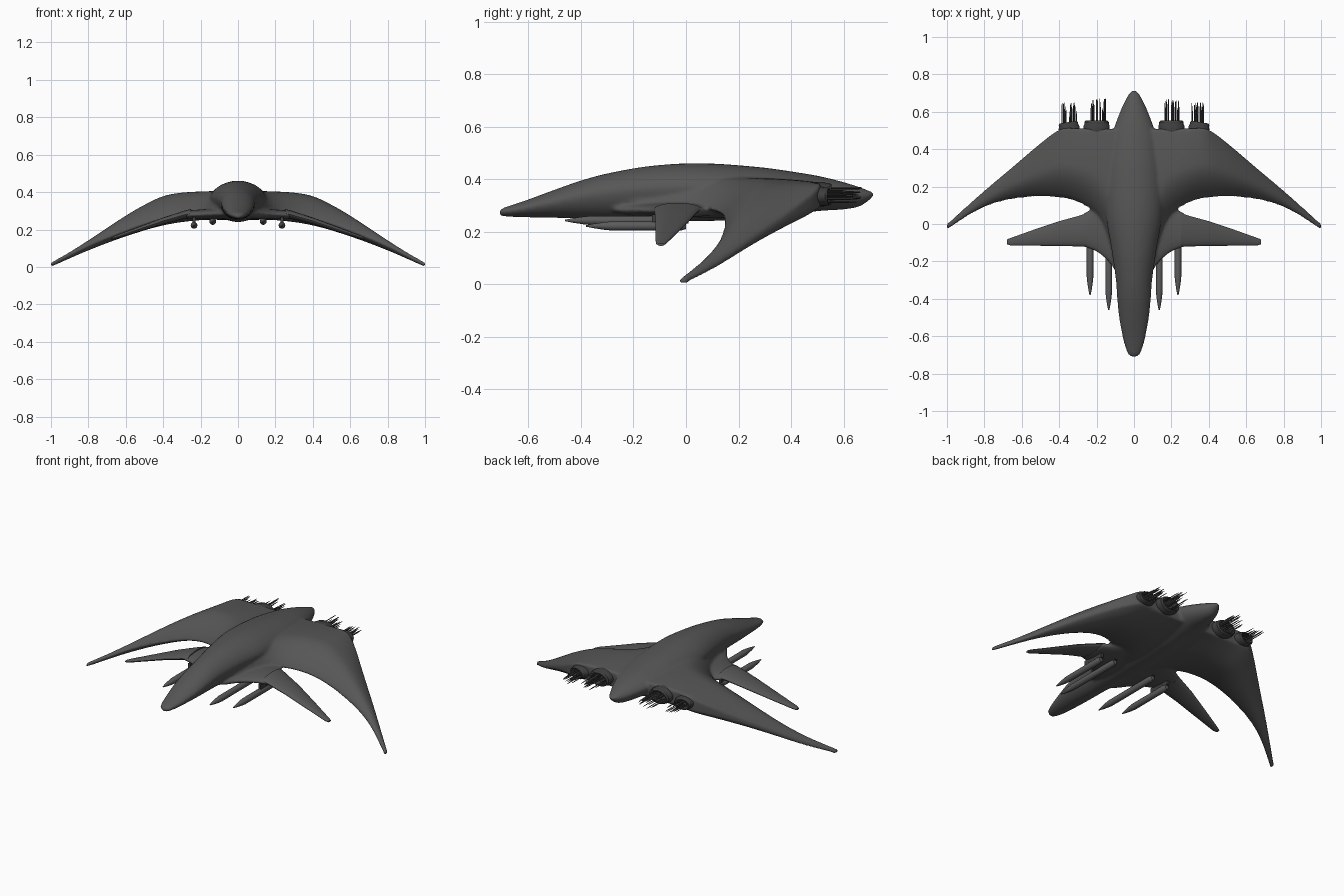
import bpy, bmesh, math, random
from mathutils import Matrix, Vector

if "Cube" in bpy.data.objects:
    bpy.data.objects.remove(bpy.data.objects["Cube"])
random.seed(4)

def mat(name, c):
    m = bpy.data.materials.new(name)
    m.diffuse_color = (*c, 1)
    m.use_nodes = True
    m.node_tree.nodes["Principled BSDF"].inputs["Base Color"].default_value = m.diffuse_color
    return m

HULL = mat("hull grey", (0.095, 0.093, 0.092))
MISSILE = mat("missile grey", (0.105, 0.105, 0.105))
ENGINE = mat("engine dark grey", (0.05, 0.05, 0.052))

def curve(keys):
    """Smooth interpolation through (position, value) pairs."""
    n = len(keys)
    def slope(i):
        a, b = keys[max(i - 1, 0)], keys[min(i + 1, n - 1)]
        return (b[1] - a[1]) / (b[0] - a[0])
    def f(p):
        p = min(max(p, keys[0][0]), keys[-1][0])
        i = 0
        while i < n - 2 and p > keys[i + 1][0]:
            i += 1
        (x0, v0), (x1, v1) = keys[i], keys[i + 1]
        h = x1 - x0
        t = (p - x0) / h
        return ((2*t**3 - 3*t**2 + 1) * v0 + (t**3 - 2*t**2 + t) * h * slope(i)
                + (3*t**2 - 2*t**3) * v1 + (t**3 - t**2) * h * slope(i + 1))
    return f

def make(name, bm, m, angle=40):
    bmesh.ops.recalc_face_normals(bm, faces=bm.faces)
    me = bpy.data.meshes.new(name)
    bm.to_mesh(me)
    bm.free()
    me.materials.append(m)
    o = bpy.data.objects.new(name, me)
    bpy.context.collection.objects.link(o)
    bpy.ops.object.select_all(action='DESELECT')
    o.select_set(True)
    bpy.context.view_layer.objects.active = o
    bpy.ops.object.shade_smooth_by_angle(angle=math.radians(angle))
    return o

def add_loft(bm, rings):
    loops = [[bm.verts.new(p) for p in r] for r in rings]
    n = len(loops[0])
    for a, b in zip(loops, loops[1:]):
        for i in range(n):
            bm.faces.new((a[i], a[(i + 1) % n], b[(i + 1) % n], b[i]))
    bm.faces.new(loops[0])
    bm.faces.new(loops[-1])

def add_lathe(bm, profile, centre, sx=1, sz=1, turn=0, n=20):
    """Round part along y from (radius, y) pairs."""
    rot = Matrix.Rotation(turn, 3, 'Z')
    add_loft(bm, [[Vector(centre) + rot @ Vector((r * sx * math.cos(2*math.pi*i/n), y,
                   r * sz * math.sin(2*math.pi*i/n))) for i in range(n)] for r, y in profile])

# ---- crescent wing: y-z sections swept across the span
lead = curve([(0, -.30), (.09, -.26), (.12, -.13), (.18, .02), (.29, .11),
              (.45, .143), (.66, .13), (.82, .08), (1, -.03)])
trail = curve([(0, .505), (.3, .51), (.38, .51), (.45, .47), (.66, .295), (.82, .16), (1, .0)])
lead_z = curve([(0, .32), (.12, .315), (.18, .30), (.29, .28), (.45, .245),
                (.66, .17), (.82, .103), (1, .01)])
trail_z = curve([(0, .295), (.3, .297), (.4, .29), (.55, .235), (.72, .15), (.86, .07), (1, .002)])
trail_t = curve([(0, .09), (.36, .085), (.45, .06), (.6, .03), (1, .014)])
top_z = curve([(0, .41), (.15, .405), (.3, .397), (.4, .378), (.5, .332), (.6, .274),
               (.7, .209), (.8, .143), (.9, .08), (1, .024)])
low_z = curve([(0, .25), (.2, .25), (.4, .222), (.6, .163), (.8, .088), (1, .0)])

def wing_ring(x):
    a = abs(x)
    y0, y1, N = lead(a), trail(a), 16
    def side(mid, end):
        out = []
        for k in range(N + 1):
            t = k / N
            if t < .5:
                z = lead_z(a) + (mid - lead_z(a)) * math.sin(math.pi * t) ** .8
            else:
                z = mid + (end - mid) * (2 * t - 1) ** 2
            out.append((x, y0 + (y1 - y0) * t, z))
        return out
    up = side(top_z(a), trail_z(a) + trail_t(a))
    down = side(low_z(a), trail_z(a))
    return up + down[:0:-1]

bm = bmesh.new()
add_loft(bm, [wing_ring(-1 + i / 50) for i in range(101)])

# ---- fuselage: x-z sections swept from nose to tail
body = [(-.71, .018, .283, .262), (-.695, .033, .291, .259), (-.65, .05, .306, .256),
        (-.6, .062, .323, .255), (-.5, .08, .36, .253), (-.4, .09, .395, .25),
        (-.3, .097, .422, .248), (-.14, .12, .45, .244), (.05, .15, .461, .24),
        (.28, .15, .446, .25), (.45, .125, .422, .272), (.52, .105, .409, .28),
        (.6, .075, .389, .285), (.66, .048, .37, .296), (.695, .028, .357, .318),
        (.713, .012, .349, .335)]
width, top, low = (curve([(b[0], b[k]) for b in body]) for k in (1, 2, 3))

def body_ring(y):
    w, t, b = width(y), top(y), low(y)
    mid = b + .58 * (t - b)
    ring = []
    for i in range(32):
        c, s = math.cos(math.pi * i / 16), math.sin(math.pi * i / 16)
        z = mid + ((t - mid) * s ** 1.25 if s > 0 else -(mid - b) * (-s) ** 1.15)
        ring.append((w * c, y, z))
    return ring

add_loft(bm, [body_ring(-.71 + 1.423 * i / 90) for i in range(91)])

# ---- canard shoulders under the wing
sh_front = curve([(0, -.30), (.08, -.28), (.13, -.21), (.2, -.15), (.28, -.12)])
sh_back = curve([(0, .2), (.15, .15), (.22, .09), (.28, .05)])

def foil(x, y0, y1, z, h, n=20):
    return [(x, (y0 + y1) / 2 - (y1 - y0) / 2 * math.cos(2 * math.pi * i / n),
             z + h * math.sin(2 * math.pi * i / n)) for i in range(n)]

add_loft(bm, [foil(x, sh_front(abs(x)), sh_back(abs(x)), .287 - .03 * abs(x),
                   .034 - .04 * abs(x)) for x in [-.28 + .02 * i for i in range(29)]])

# ---- blend wing, fuselage and shoulders into one smooth shell
hull = make("hull", bm, HULL)
rm = hull.modifiers.new("blend", 'REMESH')
rm.mode = 'VOXEL'
rm.voxel_size = .0075
rm.use_smooth_shade = True
sm = hull.modifiers.new("soften", 'SMOOTH')
sm.factor = .5
sm.iterations = 7
for md in ("blend", "soften"):
    bpy.ops.object.modifier_apply(modifier=md)

for s, tag in ((1, "right"), (-1, "left")):
    # drooping canard
    bm = bmesh.new()
    rows = [(.25, -.122, .06, .286, .024), (.29, -.12, .045, .278, .022), (.4, -.117, .015, .246, .018),
            (.54, -.116, -.032, .198, .013), (.66, -.115, -.075, .157, .009), (.68, -.108, -.083, .151, .005)]
    add_loft(bm, [foil(s * x, a, b, z, h) for x, a, b, z, h in rows])
    make("canard_" + tag, bm, HULL)

    # missiles with rails
    for k, (x, z, nose) in enumerate(((.135, .243, -.46), (.235, .222, -.38))):
        bm = bmesh.new()
        add_lathe(bm, [(.003, nose), (.009, nose + .03), (.015, nose + .07), (.018, nose + .1),
                       (.018, -.02), (.012, .0)], (s * x, 0, z), n=14)
        make(f"missile_{tag}_{k}", bm, MISSILE)
        bm = bmesh.new()
        bmesh.ops.create_cube(bm, size=1, matrix=Matrix.Translation((s * x, -.06, z + .027))
                              @ Matrix.Diagonal((.016, .14, .035, 1)))
        make(f"missile_rail_{tag}_{k}", bm, ENGINE)

    # engines with exhaust spines
    for k, (x, z, r, y, end, turn) in enumerate(((.2, .343, .07, 0, .67, 0),
                                                 (.345, .335, .056, -.008, .65, -.15))):
        bm = bmesh.new()
        add_lathe(bm, [(.85 * r, -.05), (r, -.01), (r, .02), (.93 * r, .028), (.93 * r, .04),
                       (.82 * r, .048), (.7 * r, .048), (.62 * r, .015)],
                  (s * x, .505 + y, z), 1, .66, s * turn, 28)
        make(f"engine_{tag}_{k}", bm, ENGINE, 30)
        bm = bmesh.new()
        for i in range(20):
            a, q = random.uniform(0, 2 * math.pi), math.sqrt(random.random()) * .72 * r
            tip = end - random.random() ** 1.5 * .06
            add_lathe(bm, [(.003, .515), (.003, tip - .03), (.0012, tip)],
                      (s * x + q * math.cos(a), 0, z + .55 * q * math.sin(a)), n=4)
        make(f"exhaust_spines_{tag}_{k}", bm, ENGINE)
